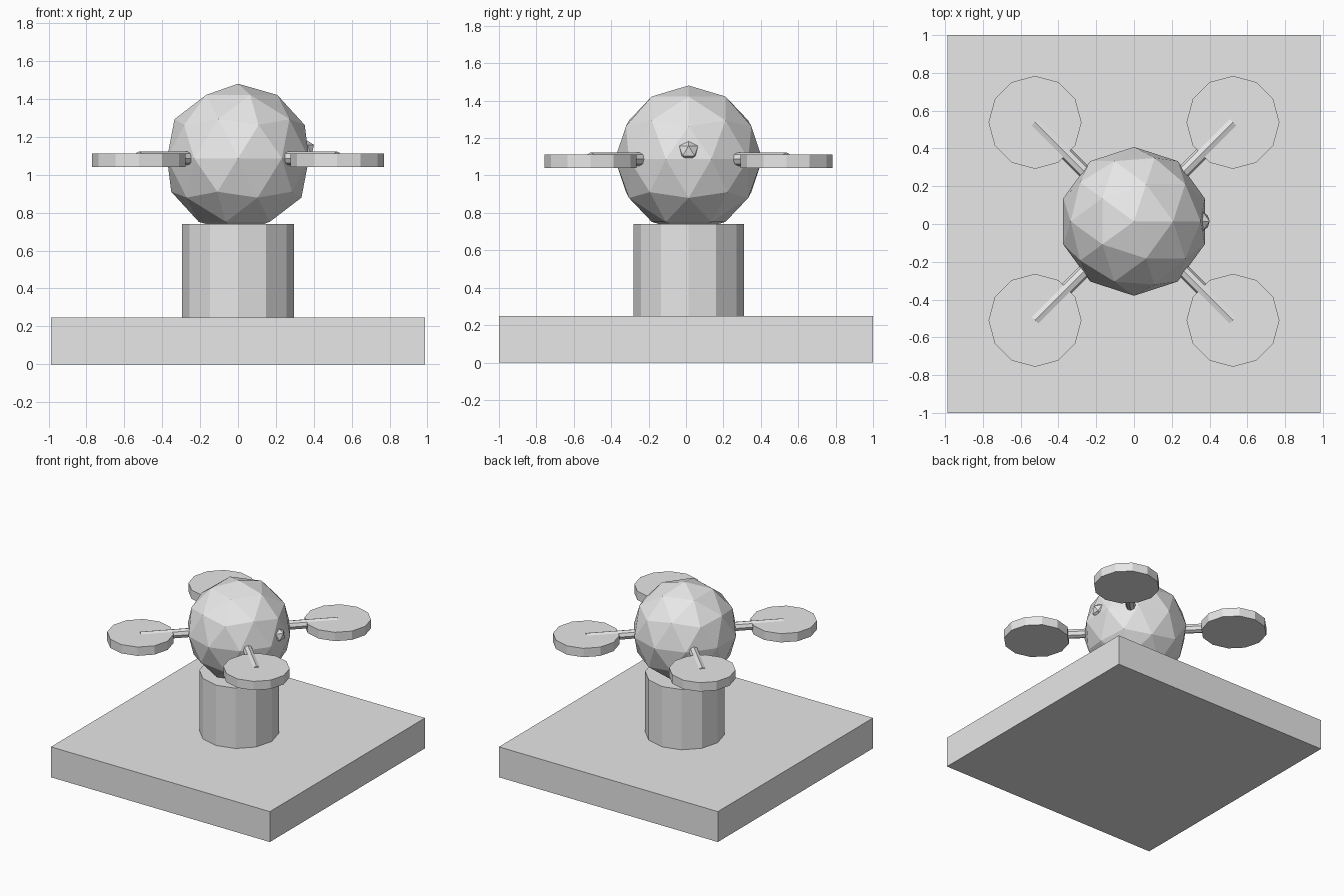
import bpy
from math import cos, sin, pi, radians
from mathutils import Vector

old = bpy.data.objects.get("Cube")
if old:
    bpy.data.objects.remove(old, do_unlink=True)

grey = bpy.data.materials.new("light grey")
grey.use_nodes = True
colour = (0.8, 0.8, 0.8, 1)
grey.diffuse_color = colour
grey.node_tree.nodes["Principled BSDF"].inputs["Base Color"].default_value = colour

CENTRE = Vector((0, 0.014, 0))   # axis of the pedestal and body
BODY_Z = 1.087


def finish(name):
    ob = bpy.context.object
    ob.name = name
    ob.data.materials.clear()
    ob.data.materials.append(grey)
    return ob


def cylinder(name, sides, radius, depth, loc, rot=(0, 0, 0)):
    bpy.ops.mesh.primitive_cylinder_add(
        vertices=sides, radius=radius, depth=depth, location=loc, rotation=rot)
    return finish(name)


def ball(name, subdivisions, radius, loc):
    bpy.ops.mesh.primitive_ico_sphere_add(
        subdivisions=subdivisions, radius=radius, location=loc)
    return finish(name)


# Square slab
bpy.ops.mesh.primitive_cube_add(size=1, location=(0, 0, 0.124))
slab = finish("base_slab")
slab.scale = (1.975, 2, 0.248)

# Pedestal
bottom, top = 0.248, 0.74
cylinder("pedestal", 12, 0.295, top - bottom, CENTRE + Vector((0, 0, (bottom + top) / 2)))

# Faceted body and its small lens on the left side
ball("body", 2, 0.394, CENTRE + Vector((0, 0, BODY_Z)))
ball("lens", 1, 0.06, CENTRE + Vector((0.347, 0, 1.132)))

# Four diagonal arms, each ending in a rotor disc
REACH = 0.741
for side, angle in (("back_left", 45), ("back_right", 135),
                    ("front_right", 225), ("front_left", 315)):
    a = radians(angle)
    out = Vector((cos(a), sin(a), 0))
    cylinder("arm_" + side, 8, 0.036, REACH,
             CENTRE + out * REACH / 2 + Vector((0, 0, BODY_Z)), (0, pi / 2, a))
    cylinder("rotor_" + side, 12, 0.246, 0.072,
             CENTRE + out * REACH + Vector((0, 0, 1.077)))
